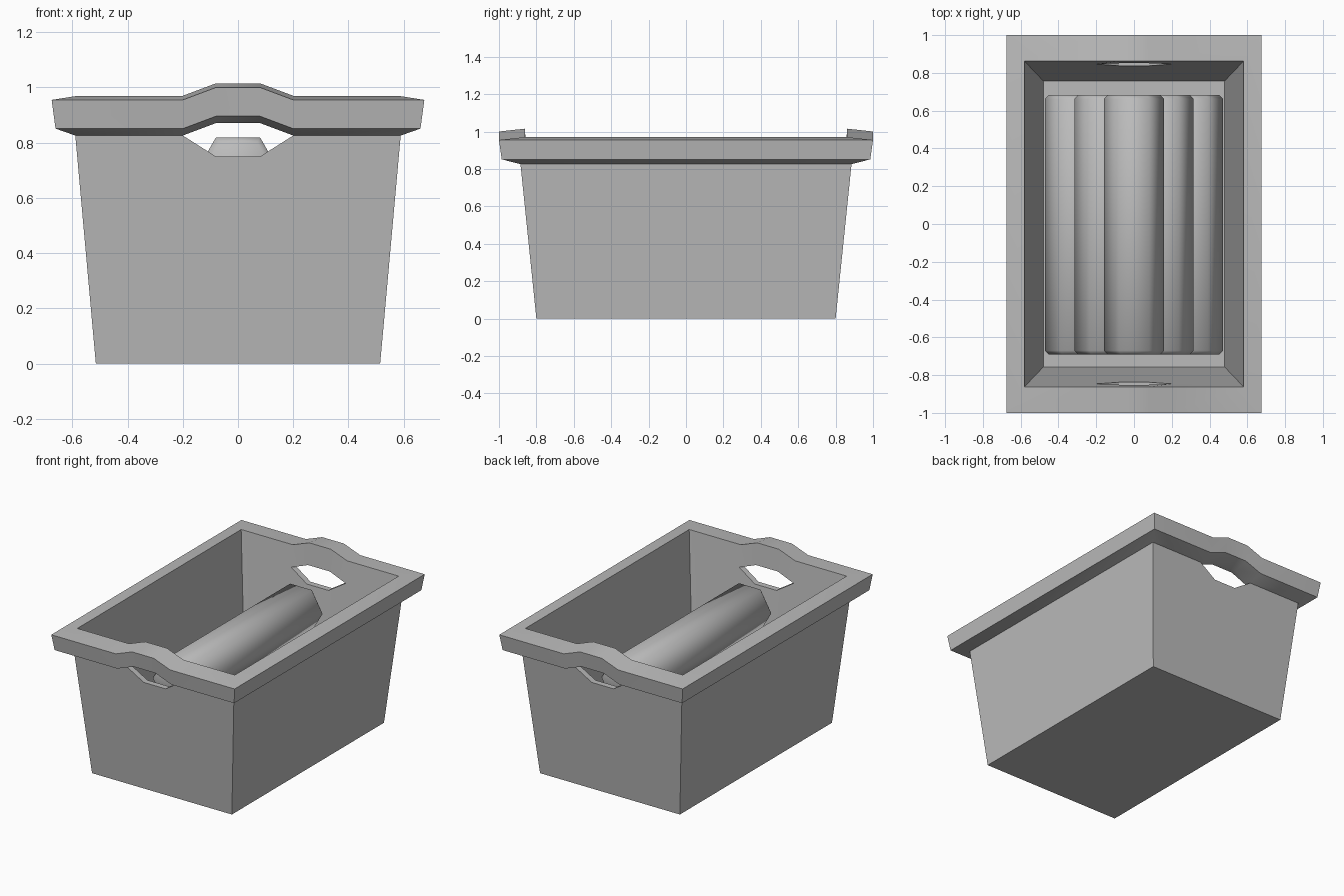
import bpy, bmesh, math

cube = bpy.data.objects.get("Cube")
if cube:
    bpy.data.objects.remove(cube, do_unlink=True)

grey = bpy.data.materials.new("plain grey")
grey.use_nodes = True
colour = (0.5, 0.5, 0.5, 1)
grey.diffuse_color = colour
grey.node_tree.nodes["Principled BSDF"].inputs["Base Color"].default_value = colour


def finish(bm, name, angle):
    bmesh.ops.recalc_face_normals(bm, faces=bm.faces)
    mesh = bpy.data.meshes.new(name)
    bm.to_mesh(mesh)
    bm.free()
    mesh.materials.append(grey)
    obj = bpy.data.objects.new(name, mesh)
    bpy.context.collection.objects.link(obj)
    bpy.ops.object.select_all(action="DESELECT")
    obj.select_set(True)
    bpy.context.view_layer.objects.active = obj
    bpy.ops.object.shade_smooth_by_angle(angle=math.radians(angle))
    return obj


# Half sizes of the tapering walls at a given height
def outer_wall(z):
    return 0.515 + 0.09 * z, 0.8 + 0.103 * z


def inner_wall(z):
    t = (z - 0.02) / 0.95
    return 0.48 + 0.1 * t, 0.757 + 0.105 * t


def fixed(x, y):
    return lambda z: (x, y)


# Rectangular loop with extra points at the handles, shifted in height there
def ring(bm, size, z, shift=0):
    verts = []
    hx = size(z)[0]
    front = [-hx, -0.2, -0.08, 0.08, 0.2, hx]
    for side, xs in ((-1, front), (1, front[::-1])):
        for x in xs:
            h = z + (shift if abs(x) == 0.08 else 0)
            verts.append(bm.verts.new((x, side * size(h)[1], h)))
    return verts


def bridge(bm, a, b, segments=range(12)):
    for i in segments:
        j = (i + 1) % 12
        bm.faces.new((a[i], a[j], b[j], b[i]))


# Crate: outer wall, flared rim, inner wall and floor
UNDER, BUMP, DROP = 0.826, 0.045, -0.076
bm = bmesh.new()
base = ring(bm, outer_wall, 0)
out_low = ring(bm, outer_wall, UNDER, DROP)
out_high = ring(bm, outer_wall, UNDER, BUMP)
lip_low = ring(bm, fixed(0.661, 0.985), 0.851, BUMP)
lip_top = ring(bm, fixed(0.675, 1.0), 0.955, BUMP)
lip_in = ring(bm, fixed(0.58, 0.862), 0.97, BUMP)
in_high = ring(bm, inner_wall, UNDER, BUMP)
in_low = ring(bm, inner_wall, UNDER, DROP)
floor = ring(bm, inner_wall, 0.02)

bridge(bm, base, out_low)
for a, b in zip((out_high, lip_low, lip_top, lip_in),
                (lip_low, lip_top, lip_in, in_high)):
    bridge(bm, a, b)
bridge(bm, in_low, floor)
bm.faces.new(base)
bm.faces.new(floor)

# Edges of the two handle holes
hole = (1, 2, 3, 7, 8, 9)
bridge(bm, out_low, in_low, hole)
bridge(bm, out_high, in_high, hole)
bmesh.ops.remove_doubles(bm, verts=bm.verts, dist=0.0005)
finish(bm, "crate", 25)


# Six-sided rods with chamfered ends, stacked as a pyramid
def rod(name, x, z, radius=0.159, half=0.688, chamfer=0.022):
    bm = bmesh.new()
    loops = []
    for y, r in ((-half, radius - chamfer), (chamfer - half, radius),
                 (half - chamfer, radius), (half, radius - chamfer)):
        loops.append([bm.verts.new((x + r * math.cos(k * math.pi / 3), y - 0.004,
                                    z + r * math.sin(k * math.pi / 3)))
                      for k in range(6)])
    for a, b in zip(loops, loops[1:]):
        for i in range(6):
            j = (i + 1) % 6
            bm.faces.new((a[i], a[j], b[j], b[i]))
    bm.faces.new(loops[0])
    bm.faces.new(loops[-1])
    finish(bm, name, 65)


for row, count in enumerate((3, 2, 1)):
    for n in range(count):
        rod(f"rod_{row + 1}_{n + 1}", (n - (count - 1) / 2) * 0.312, 0.16 + row * 0.261)
